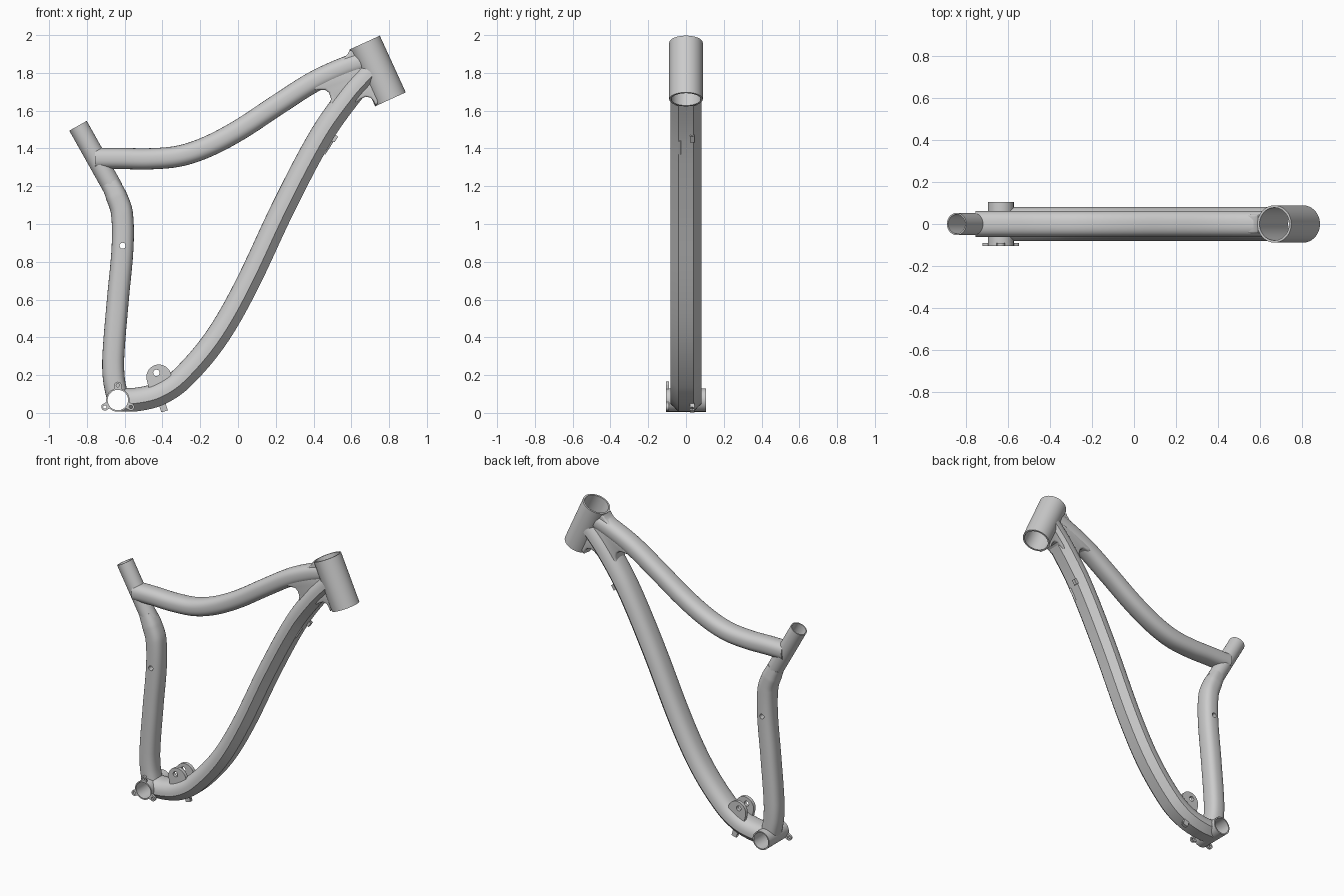
import bpy, bmesh
from math import cos, sin, pi, radians
from mathutils import Vector, Matrix
from mathutils.geometry import interpolate_bezier

if "Cube" in bpy.data.objects:
    bpy.data.objects.remove(bpy.data.objects["Cube"])


def finish(bm, name):
    bmesh.ops.recalc_face_normals(bm, faces=bm.faces)
    me = bpy.data.meshes.new(name)
    bm.to_mesh(me)
    bm.free()
    ob = bpy.data.objects.new(name, me)
    bpy.context.collection.objects.link(ob)
    return ob


def rod(name, a, b, r, n=48):
    a, b = Vector(a), Vector(b)
    bm = bmesh.new()
    m = Matrix.Translation((a + b) / 2) @ (b - a).to_track_quat('Z', 'Y').to_matrix().to_4x4()
    bmesh.ops.create_cone(bm, cap_ends=True, segments=n, radius1=r, radius2=r,
                          depth=(b - a).length, matrix=m)
    return finish(bm, name)


def drill(ob, a, b, r, n=48):
    cutter = rod("cutter", a, b, r, n)
    cutter.hide_render = True
    mod = ob.modifiers.new("drill", 'BOOLEAN')
    mod.operation, mod.solver, mod.object = 'DIFFERENCE', 'EXACT', cutter
    bpy.context.view_layer.objects.active = ob
    bpy.ops.object.modifier_apply(modifier=mod.name)
    bpy.data.objects.remove(cutter)


def pipe(name, a, b, r_out, r_in):
    ob = rod(name, a, b, r_out)
    a, b = Vector(a), Vector(b)
    d = (b - a).normalized() * 0.02
    drill(ob, a - d, b + d, r_in)
    return ob


def superellipse(w, h, e, n=40, v0=0.0, a0=0.0, a1=2 * pi):
    full = abs(a1 - a0 - 2 * pi) < 1e-6
    pts = []
    for i in range(n if full else n + 1):
        t = a0 + (a1 - a0) * i / n
        c, s = cos(t), sin(t)
        pts.append((w * abs(c) ** (2 / e) * (1 if c >= 0 else -1),
                    v0 + h * abs(s) ** (2 / e) * (1 if s >= 0 else -1)))
    return pts


def sweep(name, path, section, scales=None, steps=8):
    """Sweep a (lateral, up) section along a smooth path in the xz plane."""
    P = [Vector((x, 0, z)) for x, z in path]
    scales = scales or [1] * len(P)
    n = len(P)
    tan = [(P[min(i + 1, n - 1)] - P[max(i - 1, 0)]).normalized() for i in range(n)]
    pts, sc = [], []
    for i in range(n - 1):
        k = (P[i + 1] - P[i]).length / 3
        seg = interpolate_bezier(P[i], P[i] + tan[i] * k, P[i + 1] - tan[i + 1] * k, P[i + 1], steps + 1)
        for j, p in enumerate(seg[:-1] if i < n - 2 else seg):
            pts.append(p)
            sc.append(scales[i] + (scales[i + 1] - scales[i]) * j / steps)
    bm = bmesh.new()
    rings = []
    for i, p in enumerate(pts):
        t = (pts[min(i + 1, len(pts) - 1)] - pts[max(i - 1, 0)]).normalized()
        up = Vector((-t.z, 0, t.x))
        rings.append([bm.verts.new(p + Vector((0, u, 0)) * sc[i] + up * v * sc[i]) for u, v in section])
    m = len(section)
    for r0, r1 in zip(rings, rings[1:]):
        for j in range(m):
            bm.faces.new((r0[j], r0[(j + 1) % m], r1[(j + 1) % m], r1[j]))
    bm.faces.new(rings[0])
    bm.faces.new(rings[-1])
    return finish(bm, name)


def plate(name, outline, y0, y1, bevel=0.0):
    bm = bmesh.new()
    f = bm.faces.new([bm.verts.new((x, y0, z)) for x, z in outline])
    ext = bmesh.ops.extrude_face_region(bm, geom=[f])
    bmesh.ops.translate(bm, vec=(0, y1 - y0, 0),
                        verts=[v for v in ext['geom'] if isinstance(v, bmesh.types.BMVert)])
    if bevel:
        rim = [e for e in bm.edges if abs(e.verts[0].co.y - e.verts[1].co.y) < 1e-6]
        bmesh.ops.bevel(bm, geom=rim, offset=bevel, segments=3, profile=0.5, affect='EDGES')
    return finish(bm, name)


def arc(cx, cz, r, a0, a1, n=20):
    return [(cx + r * cos(radians(a0 + (a1 - a0) * i / n)),
             cz + r * sin(radians(a0 + (a1 - a0) * i / n))) for i in range(n + 1)]


# Head tube
H0, H1 = Vector((0.67, 0, 1.96)), Vector((0.807, 0, 1.66))
pipe("head_tube", H0, H1, 0.089, 0.078)

# Seat mast (open upper part) and the curved seat tube below it
S0, S1 = Vector((-0.847, 0, 1.52)), Vector((-0.66, 0, 1.187))
pipe("seat_mast", S0, S1, 0.053, 0.046)
seat = sweep("seat_tube",
             [(-0.678, 1.22), (-0.645, 1.15), (-0.615, 1.06), (-0.611, 0.88), (-0.636, 0.6),
              (-0.66, 0.3), (-0.657, 0.18), (-0.635, 0.068)],
             superellipse(0.062, 0.058, 2.6), [0.84, 0.97, 1, 1, 1, 1, 1, 1])
drill(seat, (-0.611, -0.2, 0.885), (-0.611, 0.2, 0.885), 0.016, 20)

# Top tube
top = sweep("top_tube",
            [(-0.757, 1.347), (-0.62, 1.347), (-0.47, 1.345), (-0.31, 1.36), (-0.16, 1.41),
             (0.01, 1.50), (0.2, 1.625), (0.40, 1.752), (0.575, 1.832), (0.707, 1.873)],
            superellipse(0.062, 0.056, 2.4))
drill(top, S0, S1, 0.046)

# Down tube: rounded top, flat chamfered underside
down_section = superellipse(0.082, 0.0825, 2.5, 24, -0.02, 0, pi) + [(-0.04, -0.0625), (0.04, -0.0625)]
down = sweep("down_tube",
             [(-0.635, 0.069), (-0.53, 0.072), (-0.416, 0.102), (-0.30, 0.18), (-0.122, 0.387),
              (0.034, 0.654), (0.246, 1.10), (0.442, 1.47), (0.596, 1.687), (0.707, 1.81)],
             down_section)

# Filleted webs around the head tube
webs = [
    plate("upper_gusset", [(0.538, 1.868), (0.57, 1.889), (0.582, 1.902), (0.591, 1.921),
                           (0.64, 1.90), (0.64, 1.82), (0.538, 1.83)], -0.045, 0.045, 0.01),
    plate("middle_gusset", [(0.39, 1.725), (0.41, 1.707), (0.435, 1.710), (0.462, 1.710), (0.482, 1.695),
                            (0.492, 1.665), (0.488, 1.635), (0.474, 1.605), (0.548, 1.63),
                            (0.707, 1.793), (0.633, 1.85), (0.39, 1.756)], -0.055, 0.055, 0.012),
    plate("lower_gusset", [(0.622, 1.64), (0.649, 1.661), (0.675, 1.674), (0.702, 1.669), (0.718, 1.65),
                           (0.728, 1.626), (0.76, 1.661), (0.739, 1.767), (0.601, 1.703)],
          -0.06, 0.06, 0.01),
]
for ob in [top, down] + webs:
    drill(ob, H0 + (H0 - H1) * 0.2, H1 + (H1 - H0) * 0.2, 0.08)

# Crank shell, with its bore cut through both tubes
BX, BZ = -0.636, 0.068
pipe("crank_shell", (BX, -0.105, BZ), (BX, 0.106, BZ), 0.062, 0.054)
for ob in (seat, down):
    drill(ob, (BX, -0.2, BZ), (BX, 0.2, BZ), 0.055)

# Three chain guide tabs on the drive side
for i, a in enumerate((90, 208, 332)):
    ca, sa = cos(radians(a)), sin(radians(a))
    cx, cz = BX + 0.078 * ca, BZ + 0.078 * sa
    base = [(BX + 0.057 * cos(radians(a + d)), BZ + 0.057 * sin(radians(a + d))) for d in (20, -20)]
    tab = plate(f"guide_tab_{i + 1}", arc(cx, cz, 0.019, a - 100, a + 100) + base, -0.105, -0.09)
    drill(tab, (cx, -0.2, cz), (cx, 0, cz), 0.009, 16)

# Pair of shock mount ears
for side, y in (("front", -0.042), ("back", 0.042)):
    ear = plate(f"shock_mount_{side}", arc(-0.419, 0.190, 0.066, -40, 190, 32) + [(-0.465, 0.10), (-0.36, 0.12)],
                y - 0.011, y + 0.011)
    drill(ear, (-0.432, -0.2, 0.212), (-0.432, 0.2, 0.212), 0.017, 20)


# Cable guides under the down tube
def cable_guide(name, x, z, angle):
    bm = bmesh.new()
    place = Matrix.Translation((x, 0, z)) @ Matrix.Rotation(radians(angle), 4, 'Y')
    for y, sy, dz, sz in ((-0.033, 0.022, 0, 0.042), (0.033, 0.022, 0, 0.042), (0, 0.06, 0.006, 0.016)):
        bmesh.ops.create_cube(bm, size=1, matrix=place @ Matrix.Translation((0, y, dz))
                              @ Matrix.Diagonal((0.036, sy, sz, 1)))
    ob = finish(bm, name)
    side = place.to_3x3() @ Vector((1, 0, 0)) * 0.1
    for y in (-0.033, 0.033):
        c = place @ Vector((0, y, -0.008))
        drill(ob, c - side, c + side, 0.007, 16)


cable_guide("cable_guide_upper", 0.503, 1.459, -57)
cable_guide("cable_guide_lower", -0.395, 0.028, -17)

# Smooth shading with sharp edges kept
bpy.ops.object.select_all(action='DESELECT')
for ob in bpy.context.scene.objects:
    ob.select_set(True)
bpy.context.view_layer.objects.active = down
bpy.ops.object.shade_smooth_by_angle(angle=radians(32))
